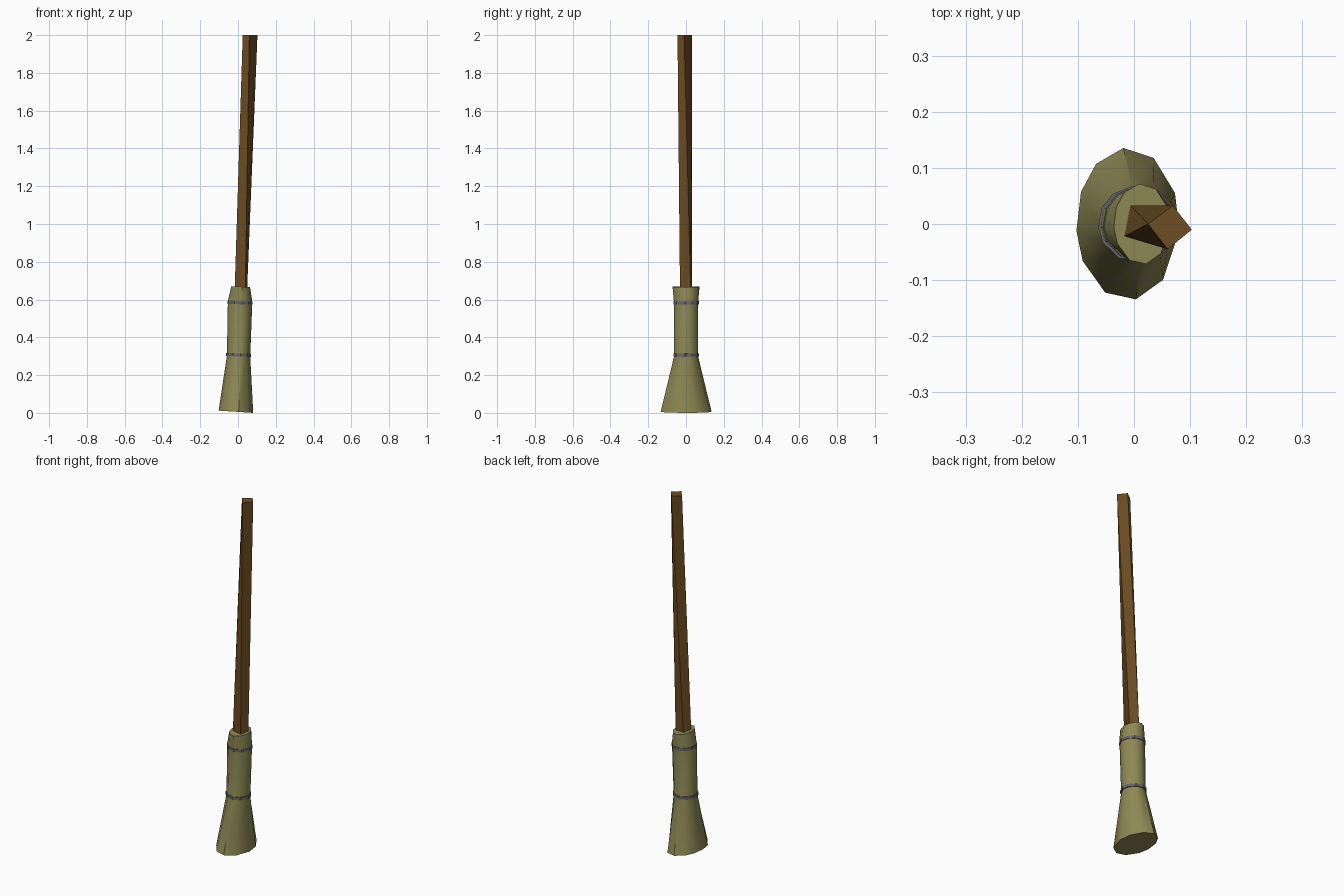
import bpy, bmesh, math

if "Cube" in bpy.data.objects:
    bpy.data.objects.remove(bpy.data.objects["Cube"])

def material(name, rgb):
    m = bpy.data.materials.new(name)
    m.diffuse_color = (*rgb, 1)
    m.use_nodes = True
    m.node_tree.nodes["Principled BSDF"].inputs["Base Color"].default_value = m.diffuse_color
    return m

straw = material("straw olive", (0.27, 0.25, 0.09))
wood = material("brown wood", (0.155, 0.075, 0.017))
twine = material("grey twine", (0.13, 0.13, 0.145))

def loft(name, sections, mat, smooth=False):
    """Closed solid through a stack of equal-sized point rings."""
    bm = bmesh.new()
    rings = [[bm.verts.new(p) for p in s] for s in sections]
    n = len(rings[0])
    for a, b in zip(rings, rings[1:]):
        for i in range(n):
            j = (i + 1) % n
            bm.faces.new((a[i], a[j], b[j], b[i]))
    bm.faces.new(rings[0][::-1])
    bm.faces.new(rings[-1])
    bmesh.ops.recalc_face_normals(bm, faces=bm.faces)
    me = bpy.data.meshes.new(name)
    bm.to_mesh(me)
    bm.free()
    me.materials.append(mat)
    ob = bpy.data.objects.new(name, me)
    bpy.context.collection.objects.link(ob)
    if smooth:
        bpy.context.view_layer.objects.active = ob
        ob.select_set(True)
        bpy.ops.object.shade_smooth_by_angle(angle=math.radians(40))
        ob.select_set(False)
    return ob

# slightly irregular eleven-sided outline (degrees)
ANGLES = (-5, 24, 60, 95, 128, 155, 185, 209, 244, 279, 313)

def ring(cx, rx, ry, z, tilt=0.0):
    pts = []
    for a in ANGLES:
        c, s = math.cos(math.radians(a)), math.sin(math.radians(a))
        pts.append((cx + rx * c, ry * s, z - tilt * c))
    return pts

# bristle bundle: flared foot, straight binding, tapered neck
loft("bristles", [
    ring(-0.011, 0.092, 0.136, 0.006, 0.006),
    ring(0.003, 0.062, 0.064, 0.30, 0.002),
    ring(0.011, 0.065, 0.065, 0.59, 0.002),
    ring(0.014, 0.050, 0.072, 0.668, 0.002),
], straw, True)

# twine bands
for name, cx, z in (("lower_band", 0.003, 0.299), ("upper_band", 0.011, 0.575)):
    loft(name, [ring(cx, 0.067, 0.068, z, 0.002),
                ring(cx, 0.067, 0.068, z + 0.016, 0.002)], twine)

# leaning, gently twisted square handle
low = [(-0.017, -0.022), (0.039, -0.032), (0.049, 0.024), (-0.006, 0.033)]
top = [(0.025, 0.0), (0.060, -0.045), (0.103, -0.010), (0.069, 0.033)]
loft("handle", [[(x, y, 0.62) for x, y in low],
                [(x, y, 0.67) for x, y in low],
                [(x, y, 2.0) for x, y in top]], wood)
